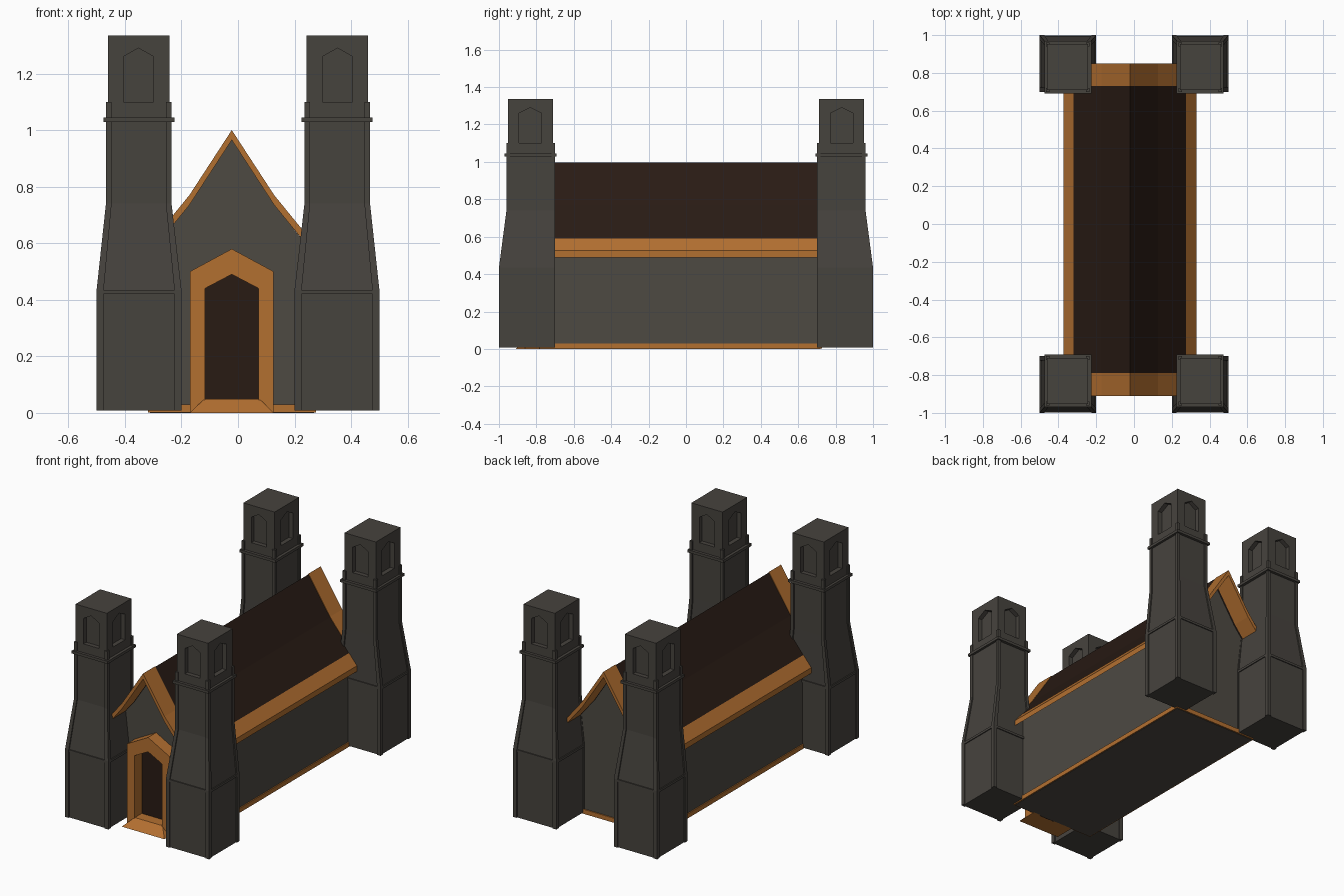
import bpy, bmesh

if "Cube" in bpy.data.objects:
    bpy.data.objects.remove(bpy.data.objects["Cube"])

CX = -0.022  # hall centre line


def material(name, col):
    m = bpy.data.materials.new(name)
    m.diffuse_color = (*col, 1)
    m.use_nodes = True
    m.node_tree.nodes["Principled BSDF"].inputs["Base Color"].default_value = m.diffuse_color
    return m


STONE = material("stone", (0.075, 0.067, 0.055))
DARK = material("tower_stone", (0.062, 0.056, 0.048))
WOOD = material("timber", (0.45, 0.16, 0.03))
ROOF = material("dark_roof", (0.022, 0.011, 0.007))


def finish(name, bm, mat):
    bmesh.ops.recalc_face_normals(bm, faces=bm.faces)
    me = bpy.data.meshes.new(name)
    bm.to_mesh(me)
    bm.free()
    ob = bpy.data.objects.new(name, me)
    bpy.context.collection.objects.link(ob)
    if mat:
        me.materials.append(mat)
    return ob


def add_prism(bm, pts, a, b, axis="y"):
    """Extrude a (u, z) outline from a to b along an axis."""
    place = (lambda u, z, t: (u, t, z)) if axis == "y" else (lambda u, z, t: (t, u, z))
    lo = [bm.verts.new(place(u, z, a)) for u, z in pts]
    hi = [bm.verts.new(place(u, z, b)) for u, z in pts]
    bm.faces.new(lo)
    bm.faces.new(hi[::-1])
    for i in range(len(pts)):
        j = (i + 1) % len(pts)
        bm.faces.new((lo[i], lo[j], hi[j], hi[i]))


def add_loft(bm, sections):
    """Stack rectangles (z, x0, x1, y0, y1) into one solid."""
    rings = [[bm.verts.new(p) for p in ((x0, y0, z), (x1, y0, z), (x1, y1, z), (x0, y1, z))]
             for z, x0, x1, y0, y1 in sections]
    bm.faces.new(rings[0][::-1])
    bm.faces.new(rings[-1])
    for r, s in zip(rings, rings[1:]):
        for i in range(4):
            j = (i + 1) % 4
            bm.faces.new((r[i], r[j], s[j], s[i]))


def prism(name, pts, y0, y1, mat):
    bm = bmesh.new()
    add_prism(bm, [(x + CX, z) for x, z in pts], y0, y1)
    return finish(name, bm, mat)


def loft(name, sections, mat):
    bm = bmesh.new()
    add_loft(bm, sections)
    return finish(name, bm, mat)


def mirror_four(ob):
    m = ob.modifiers.new("four_corners", "MIRROR")
    m.use_axis = (True, True, False)
    m.use_mirror_merge = False


def mirrored(pts):
    """Complete a right-hand outline, apex first, to the left side."""
    return [(-x, z) for x, z in pts[:0:-1]] + pts


# Tower shaft with four pointed niches cut into its top
body = loft("tower_body", [(0.008, .207, .493, .707, .993), (.43, .207, .493, .707, .993),
                           (.74, .243, .46, .71, .953), (1.335, .243, .46, .71, .953)], DARK)


def niche(c, h):
    return [(c - h, 1.10), (c + h, 1.10), (c + h, 1.26), (c, 1.29), (c - h, 1.26)]


bm = bmesh.new()
for a, b in ((.68, .738), (.925, .98)):
    add_prism(bm, niche(.352, .053), a, b, "y")
for a, b in ((.21, .271), (.432, .49)):
    add_prism(bm, niche(.832, .06), a, b, "x")
cutter = finish("niche_cutter", bm, None)
cutter.hide_render = True
mod = body.modifiers.new("niches", "BOOLEAN")
mod.object = cutter
mod.operation = "DIFFERENCE"
mod.solver = "EXACT"
bpy.context.view_layer.update()
cut = bpy.data.meshes.new_from_object(body.evaluated_get(bpy.context.evaluated_depsgraph_get()))
body.modifiers.clear()
body.data = cut
bpy.data.objects.remove(cutter)
mirror_four(body)

# Corner posts following the tower outline
bm = bmesh.new()
outline = [(0.008, .2, .5, .7, 1.0, .025), (.435, .2, .5, .7, 1.0, .025),
           (.74, .235, .467, .7, .96, .02), (1.10, .235, .467, .7, .96, .02)]
for right in (0, 1):
    for far in (0, 1):
        add_loft(bm, [(z, x1 - w if right else x0, x1 if right else x0 + w,
                       y1 - w if far else y0, y1 if far else y0 + w)
                      for z, x0, x1, y0, y1, w in outline])
mirror_four(finish("tower_corner_posts", bm, DARK))

# String courses round the towers
bm = bmesh.new()
for z0, z1, r in ((.42, .435, (.201, .499, .701, .999)), (1.028, 1.045, (.225, .475, .692, .97))):
    add_loft(bm, [(z0, *r), (z1, *r)])
mirror_four(finish("tower_bands", bm, DARK))

# Hall walls with gables, on a timber plinth
prism("hall_walls", mirrored([(0, .966), (.15, .736), (.29, .562), (.29, 0)]), -.78, .72, STONE)
prism("plinth", [(-.297, .002), (.297, .002), (.297, .03), (-.297, .03)], -.787, .727, WOOD)

# Roof: dark slab, timber gable boards and eaves
top = [(0, 1.0), (.15, .77), (.297, .59), (.352, .525)]


def slab(pts, drop, thick):
    up = mirrored([(x, z - drop) for x, z in pts])
    return up + [(x, z - thick) for x, z in mirrored(pts)[::-1]]


prism("roof", slab(top[:3], .004, .035), -.79, .73, ROOF)
for side, y0, y1 in (("front", -.91, -.79), ("back", .73, .85)):
    prism(side + "_gable_board", slab(top, 0, .035), y0, y1, WOOD)
for side, s in (("left", -1), ("right", 1)):
    prism(side + "_eave", [(s * .297, .59), (s * .352, .525), (s * .352, .49), (s * .297, .555)],
          -.79, .73, WOOD)

# Doorway: pointed frame, dark door and sloping step
frame = [(0, .58), (.148, .50), (.148, 0)]
opening = [(0, .49), (.095, .44), (.095, 0)]
prism("door_frame", mirrored(frame) + mirrored(opening)[::-1], -.86, -.775, WOOD)
prism("door", mirrored(opening), -.787, -.775, ROOF)
loft("door_step", [(0, CX - .148, CX + .148, -.91, -.78),
                   (.05, CX - .097, CX + .097, -.855, -.78)], WOOD)
